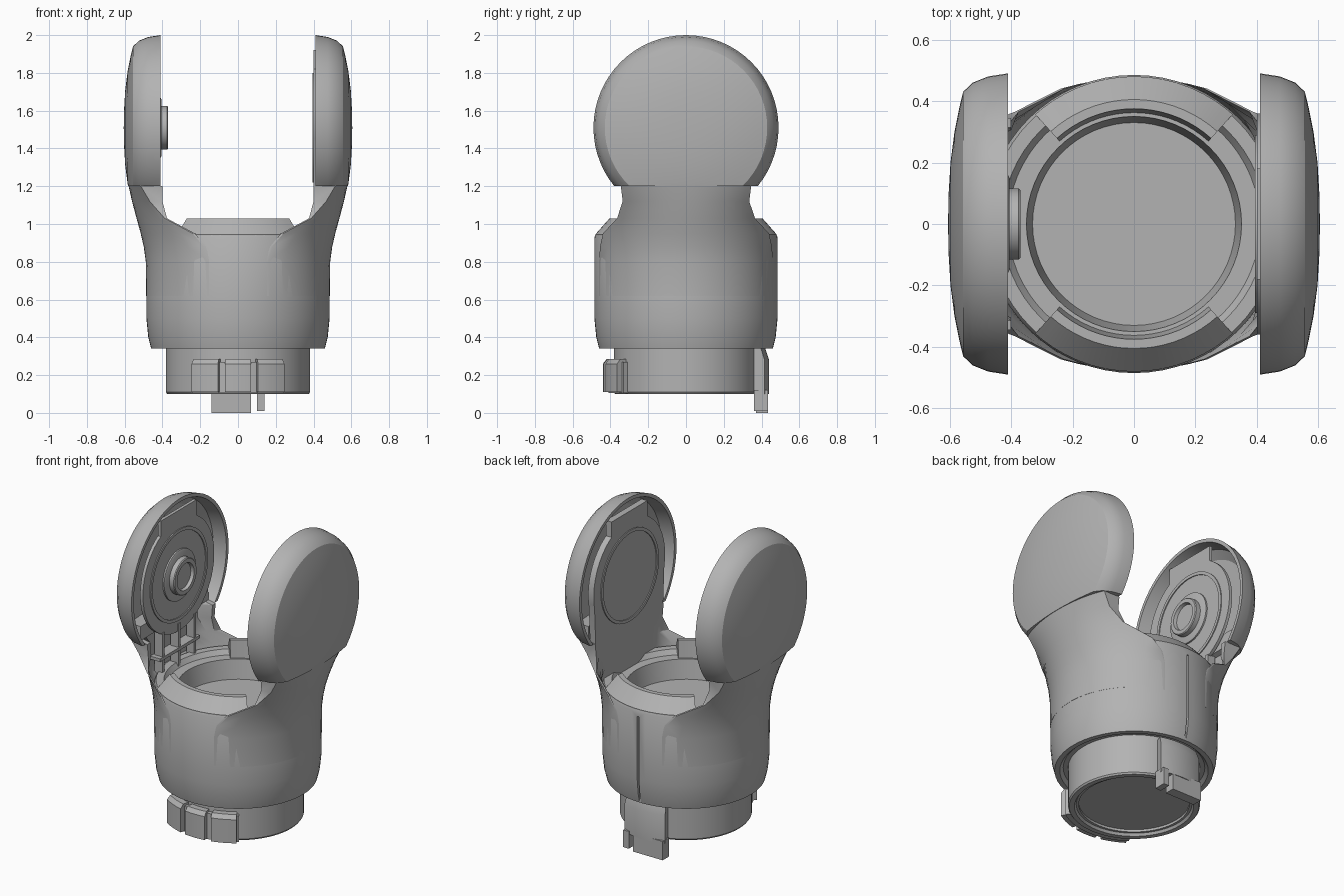
import bpy, bmesh
from math import sin, cos, pi, radians, sqrt

if "Cube" in bpy.data.objects:
    bpy.data.objects.remove(bpy.data.objects["Cube"])

grey = bpy.data.materials.new("plain grey")
grey.use_nodes = True
grey.diffuse_color = (0.45, 0.45, 0.45, 1)
grey.node_tree.nodes["Principled BSDF"].inputs["Base Color"].default_value = (0.45, 0.45, 0.45, 1)
parts = []
POD_Z = 1.51


def finish(name, bm):
    bmesh.ops.remove_doubles(bm, verts=bm.verts, dist=0.0001)
    bmesh.ops.recalc_face_normals(bm, faces=bm.faces)
    mesh = bpy.data.meshes.new(name)
    bm.to_mesh(mesh)
    bm.free()
    mesh.materials.append(grey)
    ob = bpy.data.objects.new(name, mesh)
    bpy.context.collection.objects.link(ob)
    parts.append(ob)
    return ob


def skin(bm, rows, wrap):
    """Quads between successive closed rows of vertices."""
    pairs = list(zip(rows, rows[1:]))
    if wrap:
        pairs.append((rows[-1], rows[0]))
    for a, b in pairs:
        n = len(a)
        for i in range(n):
            j = (i + 1) % n
            bm.faces.new((a[i], a[j], b[j], b[i]))
    if not wrap:
        bm.faces.new(rows[0])
        bm.faces.new(rows[-1])


def lathe(name, profile, mid=0, half=180, steps=64, side=0):
    """Spin a closed (radius, height) profile about z, or about a pod's x axis."""
    bm = bmesh.new()
    full = half == 180
    start = radians(mid - half)
    rows = []
    for k in range(steps if full else steps + 1):
        a = start + 2 * radians(half) * k / steps
        if side:
            row = [(side * h, r * cos(a), POD_Z + r * sin(a)) for r, h in profile]
        else:
            row = [(r * cos(a), r * sin(a), h) for r, h in profile]
        rows.append([bm.verts.new(p) for p in row])
    skin(bm, rows, full)
    return finish(name, bm)


def trim_below(ob, z):
    """Cut away everything under a level, leaving it open for the neck."""
    bm = bmesh.new()
    bm.from_mesh(ob.data)
    bmesh.ops.bisect_plane(bm, geom=bm.verts[:] + bm.edges[:] + bm.faces[:],
                           plane_co=(0, 0, z), plane_no=(0, 0, 1), clear_inner=True)
    bmesh.ops.holes_fill(bm, edges=[e for e in bm.edges if e.is_boundary], sides=0)
    bm.to_mesh(ob.data)
    bm.free()


def box(name, x, y, z):
    bm = bmesh.new()
    rows = [[bm.verts.new((px, py, pz)) for px, py in
             ((x[0], y[0]), (x[1], y[0]), (x[1], y[1]), (x[0], y[1]))] for pz in z]
    skin(bm, rows, False)
    return finish(name, bm)


def prism(name, outline, x0, x1):
    """Extrude a (y, z) outline along x."""
    bm = bmesh.new()
    rows = [[bm.verts.new((x, y, z)) for y, z in outline] for x in (x0, x1)]
    skin(bm, rows, False)
    return finish(name, bm)


# Main body with the sunken floor, and a slot down the back
body = lathe("body", [(0, 0.36), (0.41, 0.36), (0.43, 0.34), (0.46, 0.34), (0.475, 0.4),
                      (0.485, 0.5), (0.485, 0.93), (0.475, 0.95), (0.43, 0.95),
                      (0.41, 0.92), (0.35, 0.92), (0.33, 0.8), (0, 0.8)])
slot = box("seam_cutter", (-0.006, 0.006), (0.46, 0.6), (0.3, 0.9))
parts.remove(slot)
slot.hide_render = True
slot.hide_viewport = True
cut = body.modifiers.new("seam", "BOOLEAN")
cut.operation = "DIFFERENCE"
cut.object = slot

# Lower collar with a recessed underside
lathe("lower_collar", [(0, 0.13), (0.32, 0.13), (0.32, 0.115), (0.335, 0.115), (0.345, 0.1),
                       (0.375, 0.1), (0.382, 0.11), (0.382, 0.37), (0, 0.37)])

# Raised rims, front and back, between the arms
for name, mid in (("front_rim", -90), ("back_rim", 90)):
    lathe(name, [(0.36, 0.9), (0.48, 0.9), (0.48, 0.945), (0.405, 1.03), (0.375, 1.03)],
          mid, 42, 18)

# Latch block at the front of the collar
for name, mid, half in (("latch_left", -66, 10), ("latch_middle", -90, 9), ("latch_right", -114, 10)):
    lathe(name, [(0.37, 0.11), (0.44, 0.11), (0.44, 0.26), (0.42, 0.285), (0.37, 0.285)],
          mid, half, 6)
lathe("latch_backing", [(0.37, 0.105), (0.41, 0.105), (0.41, 0.27), (0.37, 0.27)], -90, 36, 18)

# Hanging tab at the back of the collar
lathe("back_tab", [(0.375, 0.1), (0.44, 0.1), (0.44, 0.28), (0.42, 0.34), (0.375, 0.34)], 90, 19, 10)
box("tab_foot_wide", (-0.14, 0.07), (0.37, 0.435), (0.0, 0.12))
box("tab_foot_narrow", (0.1, 0.14), (0.36, 0.435), (0.01, 0.12))


def arm(name, side, inner):
    """Neck that flares from the body cylinder out to the pod, flattening as it rises."""
    # height, outer reach, half width, roundness
    levels = [(0.62, 0.486, 0.46, 1), (0.8, 0.488, 0.46, 1), (0.88, 0.499, 0.455, 1),
              (0.95, 0.515, 0.44, 0.98), (1.03, 0.537, 0.365, 0.9), (1.12, 0.561, 0.335, 0.7),
              (1.2, 0.579, 0.345, 0.45), (1.21, 0.581, 0.345, 0.43), (1.3, 0.588, 0.34, 0.5)]
    n = 22
    bm = bmesh.new()
    rows = []
    for z, reach, w, bend in levels:
        ys = [-w + 2 * w * i / n for i in range(n + 1)]
        out = [(y, reach - bend * (0.485 - sqrt(0.485 ** 2 - y * y))) for y in ys]
        row = [(side * x, y, z) for y, x in out]
        for y, x in reversed(out):
            depth = inner if abs(y) < 0.3 and 0.92 < z < 1.205 else 0.4
            if z > 1.205:
                depth = 0.45
            row.append((side * min(depth, x - 0.012), y, z))
        rows.append([bm.verts.new(p) for p in row])
    skin(bm, rows, False)
    finish(name, bm)


for word, side in (("left", 1), ("right", -1)):
    arm(word + "_arm", side, 0.4 if side > 0 else 0.48)

    # Domed hollow pod, cut off where the neck takes over
    pod = lathe(word + "_pod", [(0, 0.605), (0.1, 0.603), (0.2, 0.597), (0.3, 0.584),
                                (0.38, 0.568), (0.43, 0.556), (0.46, 0.525), (0.48, 0.475),
                                (0.49, 0.41), (0.468, 0.41), (0.45, 0.49), (0.4, 0.53),
                                (0, 0.57)], side=side)
    trim_below(pod, 1.2)

    # Inner plate: disc with a tab on top, squared off at the foot on the left
    lower = -12 if side > 0 else -90
    arc = [radians(60 - (60 - lower) * i / 24) for i in range(25)]
    half = [(0.18, POD_Z + 0.41)] + [(0.36 * cos(a), POD_Z + 0.36 * sin(a)) for a in arc]
    if side > 0:
        half.append((0.34, 1.19))
    else:
        half.pop()
    outline = half + [(-y, z) for y, z in reversed(half)]
    face = 0.4 if side > 0 else 0.42
    prism(word + "_inner_plate", outline, side * face, side * 0.44)

    # Raised ring on the plate
    lathe(word + "_plate_ring", [(0.27, face - 0.006), (0.29, face - 0.006), (0.29, face + 0.01),
                                 (0.27, face + 0.01)], side=side)

# Pivot boss on the right pod
lathe("pivot_collar", [(0, 0.43), (0.16, 0.43), (0.16, 0.41), (0.15, 0.405), (0, 0.405)], side=-1)
lathe("pivot_boss", [(0, 0.42), (0.115, 0.42), (0.115, 0.375), (0.11, 0.37), (0.085, 0.37),
                     (0.08, 0.39), (0, 0.39)], side=-1)

# Ribs in the hollow of the right arm
for i, y in enumerate((-0.16, 0.0, 0.16)):
    box("arm_rib_%d" % i, (-0.47, -0.415), (y - 0.01, y + 0.01), (0.91, 1.2))
box("arm_shelf", (-0.485, -0.41), (-0.2, 0.2), (1.03, 1.05))

# Soft shading with crisp edges
bpy.ops.object.select_all(action="DESELECT")
for ob in parts:
    ob.select_set(True)
bpy.context.view_layer.objects.active = body
bpy.ops.object.shade_smooth_by_angle(angle=radians(30))
